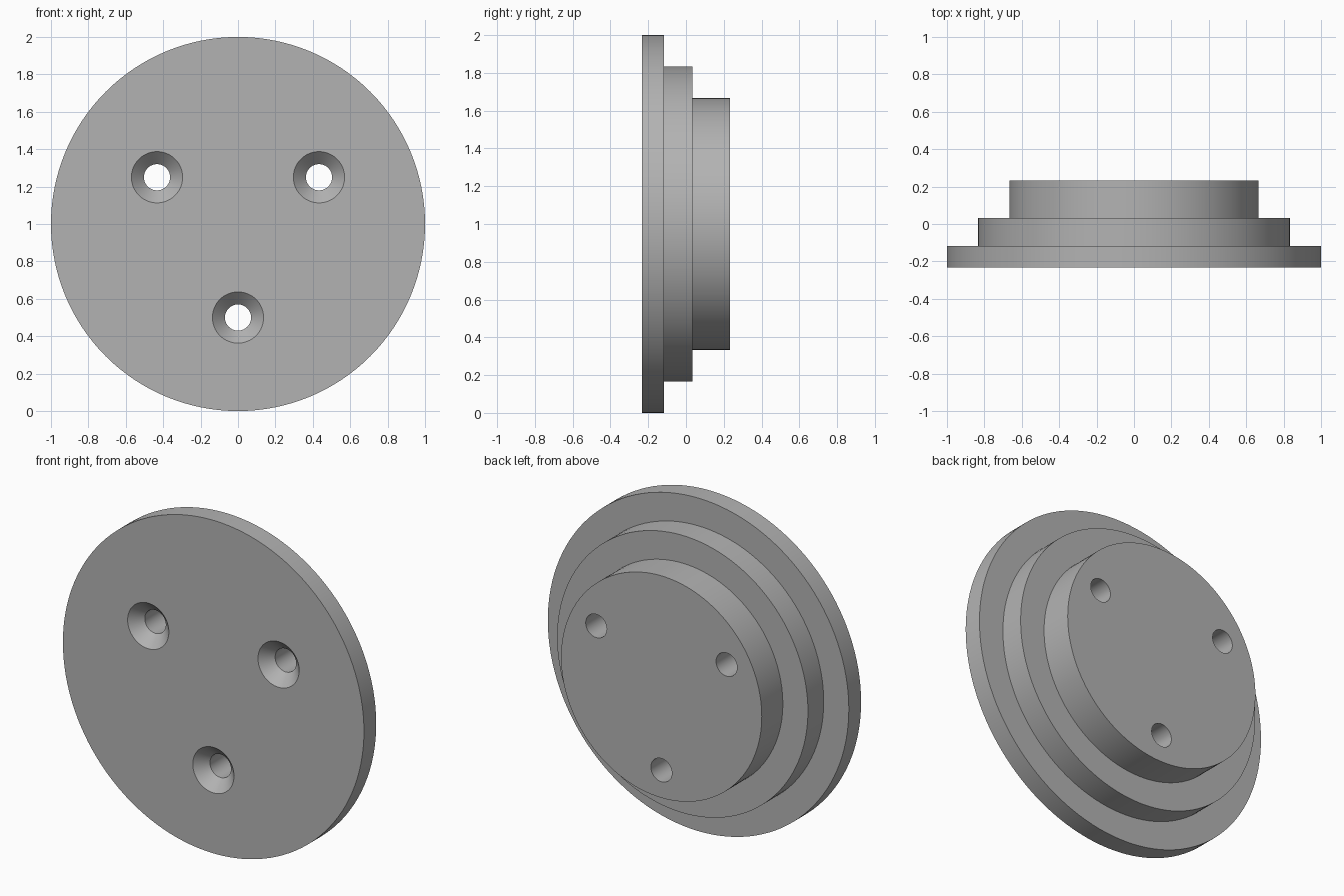
import bpy, bmesh
from math import pi, sin, cos, radians
from mathutils import Matrix, Vector

cube = bpy.data.objects.get("Cube")
if cube:
    bpy.data.objects.remove(cube, do_unlink=True)

metal = bpy.data.materials.new("plain_grey")
metal.use_nodes = True
GREY = (0.45, 0.45, 0.45, 1)
metal.diffuse_color = GREY
metal.node_tree.nodes["Principled BSDF"].inputs["Base Color"].default_value = GREY


def lathe(name, profile, centre, steps):
    """Revolve (radius, y) points about an axis along y through centre."""
    bm = bmesh.new()
    rings = []
    for r, y in profile:
        rings.append([bm.verts.new(Vector((r * cos(2 * pi * i / steps), y, r * sin(2 * pi * i / steps))) + centre)
                      for i in range(steps)])
    for a, b in zip(rings, rings[1:]):
        for i in range(steps):
            j = (i + 1) % steps
            bm.faces.new((a[i], a[j], b[j], b[i]))
    bm.faces.new(rings[0])
    bm.faces.new(rings[-1])
    bmesh.ops.recalc_face_normals(bm, faces=bm.faces)
    mesh = bpy.data.meshes.new(name)
    bm.to_mesh(mesh)
    bm.free()
    mesh.materials.append(metal)
    obj = bpy.data.objects.new(name, mesh)
    bpy.context.collection.objects.link(obj)
    return obj


CENTRE = Vector((0, 0, 1))
FRONT, STEP1, STEP2, BACK = -0.2333, -0.1167, 0.0333, 0.2333

# Stepped disc: wide front flange, middle shoulder, back boss
disc = lathe("stepped_disc", [(1, FRONT), (1, STEP1), (0.8333, STEP1), (0.8333, STEP2),
                              (0.6667, STEP2), (0.6667, BACK)], CENTRE, 128)

# Three countersunk screw holes on a bolt circle
HOLE, SINK, OVER = 0.07, 0.137, 0.02
sink_depth = SINK - HOLE
bpy.context.view_layer.objects.active = disc
for k in range(3):
    angle = radians(-90 + 120 * k)
    spot = CENTRE + Vector((cos(angle), 0, sin(angle))) * 0.5
    cutter = lathe("hole_cutter", [(SINK + OVER, FRONT - OVER), (HOLE, FRONT + sink_depth),
                                   (HOLE, BACK + OVER)], spot, 64)
    cut = disc.modifiers.new("screw_hole", "BOOLEAN")
    cut.operation = "DIFFERENCE"
    cut.solver = "EXACT"
    cut.object = cutter
    bpy.ops.object.modifier_apply(modifier=cut.name)
    bpy.data.objects.remove(cutter, do_unlink=True)

# Smooth round walls with crisp edges
bpy.ops.object.select_all(action="DESELECT")
disc.select_set(True)
bpy.ops.object.shade_smooth_by_angle(angle=radians(30))
